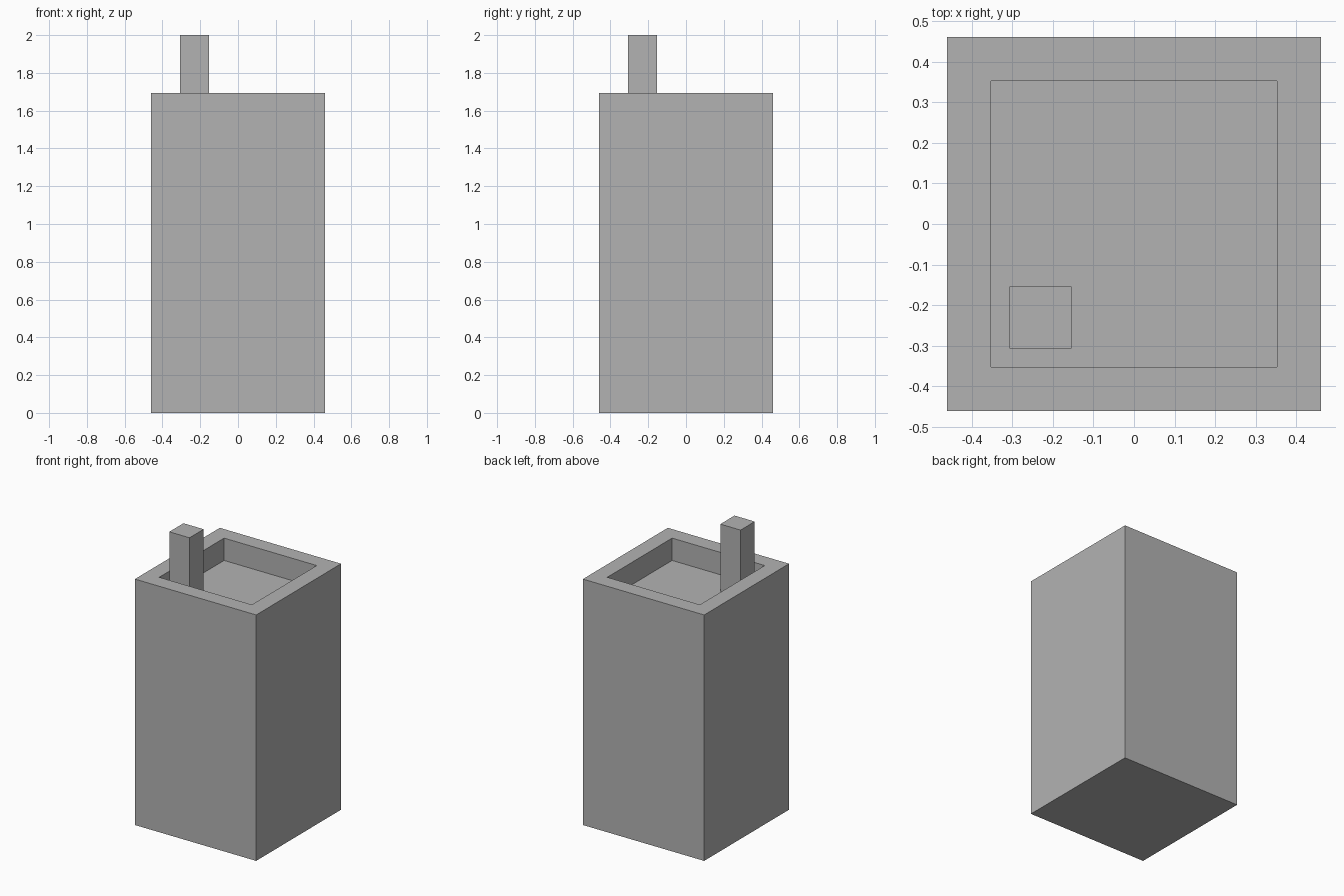
import bpy
import bmesh
from mathutils import Matrix, Vector

if "Cube" in bpy.data.objects:
    bpy.data.objects.remove(bpy.data.objects["Cube"], do_unlink=True)

U = 2 / 13            # one module: the full height is thirteen of them
BODY, RECESS, HEIGHT = 6 * U, 4 * U, 11 * U

grey = bpy.data.materials.new("plain grey")
grey.use_nodes = True
colour = (0.45, 0.45, 0.45, 1)
grey.diffuse_color = colour
grey.node_tree.nodes["Principled BSDF"].inputs["Base Color"].default_value = colour


def box(bm, size, centre):
    matrix = Matrix.Translation(centre) @ Matrix.Diagonal((*size, 1))
    bmesh.ops.create_cube(bm, size=1, matrix=matrix)


def finish(bm, name):
    mesh = bpy.data.meshes.new(name)
    bm.to_mesh(mesh)
    bm.free()
    mesh.materials.append(grey)
    obj = bpy.data.objects.new(name, mesh)
    bpy.context.collection.objects.link(obj)


# Square body with a shallow recess sunk into its top
bm = bmesh.new()
box(bm, (BODY, BODY, HEIGHT), (0, 0, HEIGHT / 2))
bm.normal_update()
top = max(bm.faces, key=lambda f: f.calc_center_median().z)
bmesh.ops.inset_region(bm, faces=[top], thickness=(BODY - RECESS) / 2)
floor = bmesh.ops.extrude_discrete_faces(bm, faces=[top])["faces"][0]
bmesh.ops.translate(bm, verts=floor.verts, vec=Vector((0, 0, -U)))
bmesh.ops.recalc_face_normals(bm, faces=bm.faces)
finish(bm, "body")

# Post standing in the front right corner of the recess
bm = bmesh.new()
corner = (U - RECESS) / 2
box(bm, (U, U, 3 * U), (corner, corner, HEIGHT + U / 2))
finish(bm, "corner_post")
